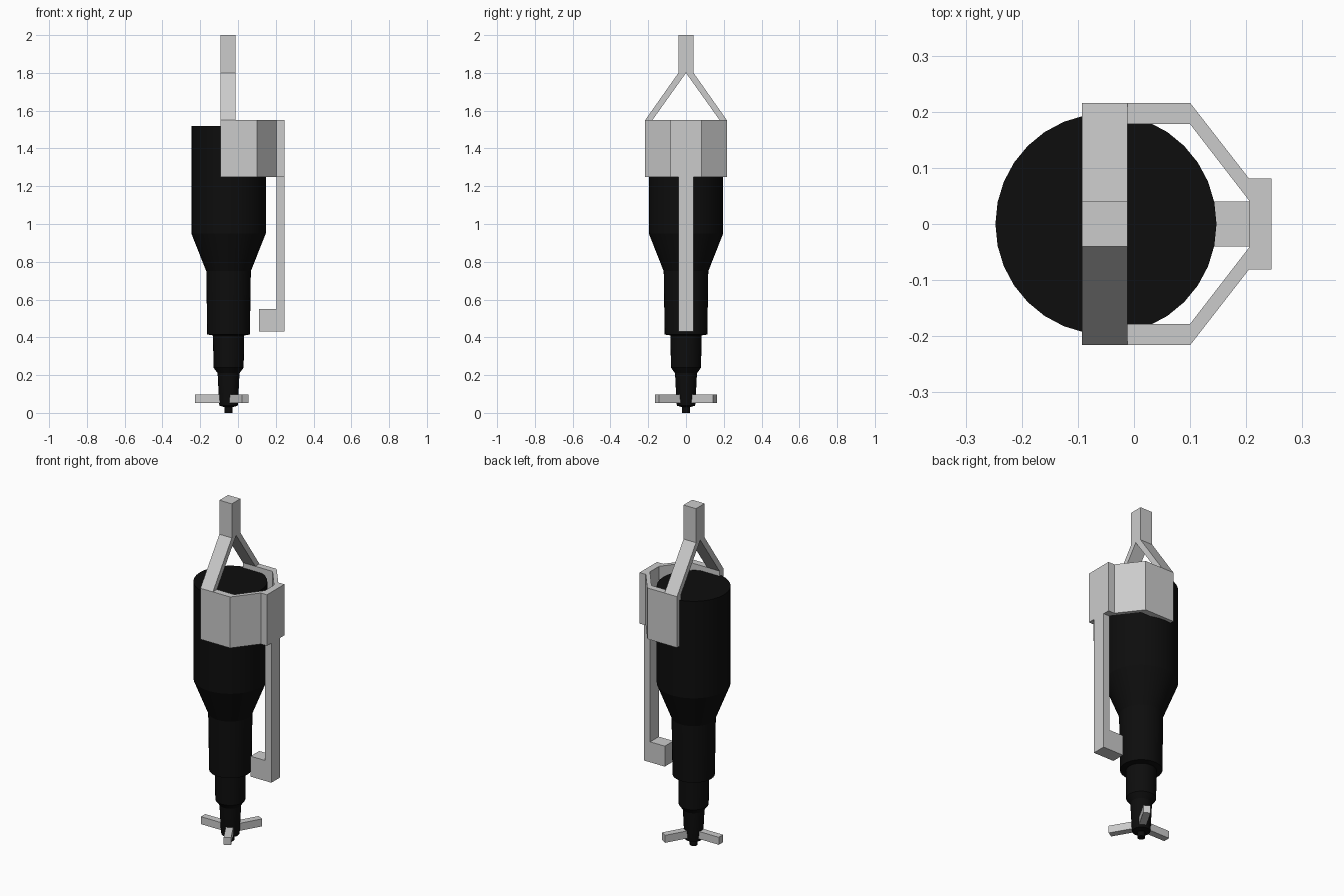
import bpy, bmesh, math
from mathutils import Vector, Matrix

if "Cube" in bpy.data.objects:
    bpy.data.objects.remove(bpy.data.objects["Cube"])

CX = -0.05  # axis of the turned body


def finish(bm, name):
    bmesh.ops.remove_doubles(bm, verts=bm.verts, dist=1e-5)
    bmesh.ops.recalc_face_normals(bm, faces=bm.faces)
    me = bpy.data.meshes.new(name)
    bm.to_mesh(me)
    bm.free()
    ob = bpy.data.objects.new(name, me)
    bpy.context.collection.objects.link(ob)
    return ob


def prism(name, pts, axis, lo, hi):
    """Extrude a 2D outline along the given axis from lo to hi."""
    place = {'x': lambda a, b: (lo, a, b),
             'y': lambda a, b: (a, lo, b),
             'z': lambda a, b: (a, b, lo)}[axis]
    step = Vector([(hi - lo) * (axis == k) for k in 'xyz'])
    bm = bmesh.new()
    face = bm.faces.new([bm.verts.new(place(*p)) for p in pts])
    ext = bmesh.ops.extrude_face_region(bm, geom=[face], use_keep_orig=True)
    verts = [v for v in ext['geom'] if isinstance(v, bmesh.types.BMVert)]
    bmesh.ops.translate(bm, verts=verts, vec=step)
    return finish(bm, name)


def mirrored(half):
    """Close a half outline by reflecting it across its second coordinate."""
    return half + [(a, -b) for a, b in reversed(half)]


# Turned body: stepped canister narrowing to a small tip
profile = [(0, 0), (0.021, 0), (0.021, 0.03), (0.048, 0.038), (0.05, 0.05),
           (0.058, 0.21), (0.08, 0.24), (0.082, 0.41), (0.113, 0.415),
           (0.118, 0.75), (0.197, 0.95), (0.197, 1.52), (0, 1.52)]
bm = bmesh.new()
verts = [bm.verts.new((CX + r, 0, z)) for r, z in profile]
edges = [bm.edges.new(pair) for pair in zip(verts, verts[1:])]
bmesh.ops.spin(bm, geom=verts + edges, cent=(CX, 0, 0), axis=(0, 0, 1),
               angle=2 * math.pi, steps=32)
body = finish(bm, "body")
black = bpy.data.materials.new("black")
black.diffuse_color = (0.004, 0.004, 0.004, 1)
black.use_nodes = True
black.node_tree.nodes["Principled BSDF"].inputs["Base Color"].default_value = black.diffuse_color
body.data.materials.append(black)
bpy.ops.object.select_all(action='DESELECT')
body.select_set(True)
bpy.context.view_layer.objects.active = body
bpy.ops.object.shade_smooth_by_angle(angle=math.radians(20))

# Open clamp wrapped around the upper body
outer = [(-0.093, 0.216), (0.1, 0.216), (0.205, 0.081), (0.245, 0.081)]
inner = [(-0.093, 0.178), (0.1, 0.178), (0.205, 0.042)]
clamp = mirrored(outer) + [(a, -b) for a, b in inner] + inner[::-1]
prism("clamp", clamp, 'z', 1.25, 1.55)

# Hanging bar with a foot turned in towards the body
bar = [(0.205, 1.25), (0.245, 1.25), (0.245, 0.43), (0.11, 0.43),
       (0.11, 0.55), (0.205, 0.55)]
prism("side_bar", bar, 'y', -0.04, 0.04)

# Forked handle: upright post on two slanted arms
post = [(-0.04, 1.8), (0.04, 1.8), (0.04, 2.0), (-0.04, 2.0)]
prism("handle_post", post, 'x', -0.093, -0.012)
for side, s in (("left", -1), ("right", 1)):
    arm = [(0, 1.8), (s * 0.178, 1.55), (s * 0.216, 1.55), (s * 0.04, 1.8)]
    prism("handle_arm_" + side, arm, 'x', -0.093, -0.012)

# Three fins radiating around the tip
for i in range(3):
    fin = prism("fin_%d" % (i + 1),
                [(0.03, -0.02), (0.177, -0.02), (0.177, 0.02), (0.03, 0.02)],
                'z', 0.053, 0.097)
    fin.matrix_world = (Matrix.Translation((CX, 0, 0)) @
                        Matrix.Rotation(math.radians(60 + 120 * i), 4, 'Z'))
